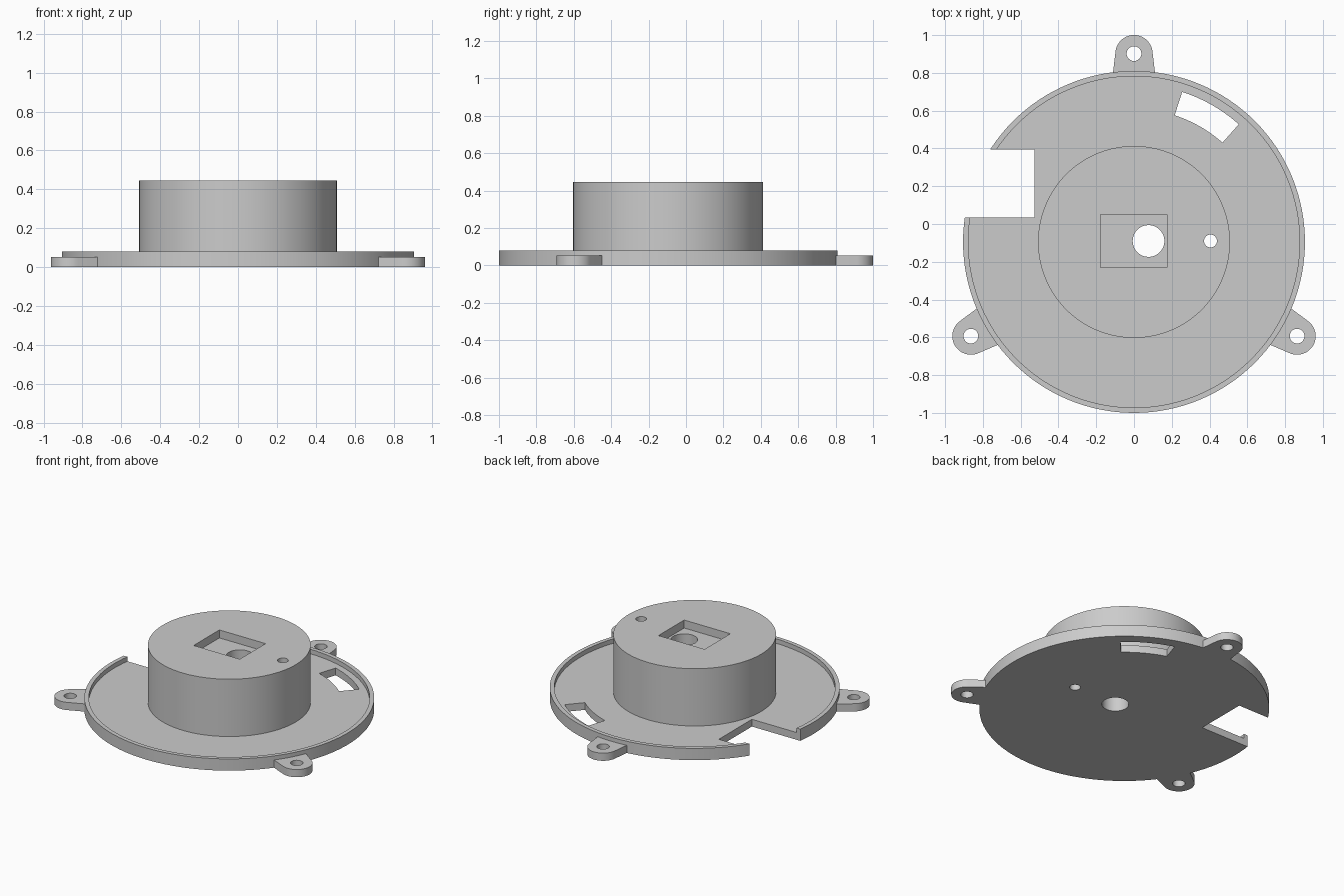
import bpy, bmesh, math
from mathutils import Matrix

if "Cube" in bpy.data.objects:
    bpy.data.objects.remove(bpy.data.objects["Cube"])

CY = -0.095          # centre of the round body
SEG = 128

grey = bpy.data.materials.new("grey plastic")
grey.diffuse_color = (0.6, 0.6, 0.6, 1)
grey.use_nodes = True
grey.node_tree.nodes["Principled BSDF"].inputs["Base Color"].default_value = grey.diffuse_color


def new_object(name, bm):
    bmesh.ops.recalc_face_normals(bm, faces=bm.faces)
    mesh = bpy.data.meshes.new(name)
    bm.to_mesh(mesh)
    bm.free()
    mesh.materials.append(grey)
    ob = bpy.data.objects.new(name, mesh)
    bpy.context.collection.objects.link(ob)
    return ob


def prism(name, outline, z0, z1):
    """Extrude a closed 2D outline from z0 to z1."""
    bm = bmesh.new()
    face = bm.faces.new([bm.verts.new((x, y, z0)) for x, y in outline])
    top = bmesh.ops.extrude_face_region(bm, geom=[face])["geom"]
    bmesh.ops.translate(bm, vec=(0, 0, z1 - z0),
                        verts=[v for v in top if isinstance(v, bmesh.types.BMVert)])
    return new_object(name, bm)


def arc(cx, cy, r, a0, a1, n):
    return [(cx + r * math.cos(math.radians(a0 + (a1 - a0) * i / n)),
             cy + r * math.sin(math.radians(a0 + (a1 - a0) * i / n))) for i in range(n + 1)]


def disc(name, x, y, r, z0, z1, n=48):
    return prism(name, arc(x, y, r, 0, 360, n)[:-1], z0, z1)


def box(name, x0, x1, y0, y1, z0, z1):
    return prism(name, [(x0, y0), (x1, y0), (x1, y1), (x0, y1)], z0, z1)


def activate(ob):
    bpy.ops.object.select_all(action='DESELECT')
    ob.select_set(True)
    bpy.context.view_layer.objects.active = ob


def cut(ob, cutters):
    activate(ob)
    for c in cutters:
        mod = ob.modifiers.new("cut", 'BOOLEAN')
        mod.operation = 'DIFFERENCE'
        mod.solver = 'EXACT'
        mod.object = c
        bpy.ops.object.modifier_apply(modifier=mod.name)
        bpy.data.objects.remove(c)


def smooth(ob):
    activate(ob)
    bpy.ops.object.shade_smooth_by_angle(angle=math.radians(30))


# Body: base plate with raised rim and central hub, turned from one profile
profile = [(0.905, 0), (0.905, 0.081), (0.877, 0.081), (0.877, 0.05),
           (0.508, 0.05), (0.508, 0.445)]
bm = bmesh.new()
rings = [[bm.verts.new((x, y, z)) for x, y in arc(0, CY, r, 0, 360, SEG)[:-1]]
         for r, z in profile]
for a, b in zip(rings, rings[1:]):
    for i in range(SEG):
        j = (i + 1) % SEG
        bm.faces.new((a[i], a[j], b[j], b[i]))
bm.faces.new(rings[0])
bm.faces.new(rings[-1])
body = new_object("base_with_hub", bm)

# Openings: side notch, curved slot, hub pocket, shaft hole and pin hole
slot = arc(0, CY, 0.834, 48.3, 72.2, 16) + arc(0, CY, 0.704, 72.2, 48.3, 16)
cut(body, [
    box("notch_cutter", -1.2, -0.527, 0.035, 0.395, -0.1, 0.3),
    prism("slot_cutter", slot, -0.1, 0.2),
    box("pocket_cutter", -0.177, 0.175, -0.23, 0.05, 0.39, 0.6),
    disc("shaft_hole_cutter", 0.077, -0.09, 0.084, -0.1, 0.6),
    disc("pin_hole_cutter", 0.405, -0.09, 0.034, -0.1, 0.6, 32),
])
smooth(body)

# Three mounting ears, their inner edge following the rim
half = math.degrees(math.asin(0.111 / 0.904))
ear_outline = arc(0, 0, 0.904, 90 + half, 90 - half, 8) + arc(0, 0.997, 0.0985, 5, 175, 24)
for name, turn in (("back_ear", 0), ("left_ear", 120), ("right_ear", 240)):
    ear = prism(name, ear_outline, 0, 0.053)
    cut(ear, [disc("screw_hole_cutter", 0, 0.997, 0.039, -0.1, 0.2, 32)])
    ear.data.transform(Matrix.Translation((0, CY, 0)) @ Matrix.Rotation(math.radians(turn), 4, 'Z'))
    smooth(ear)
